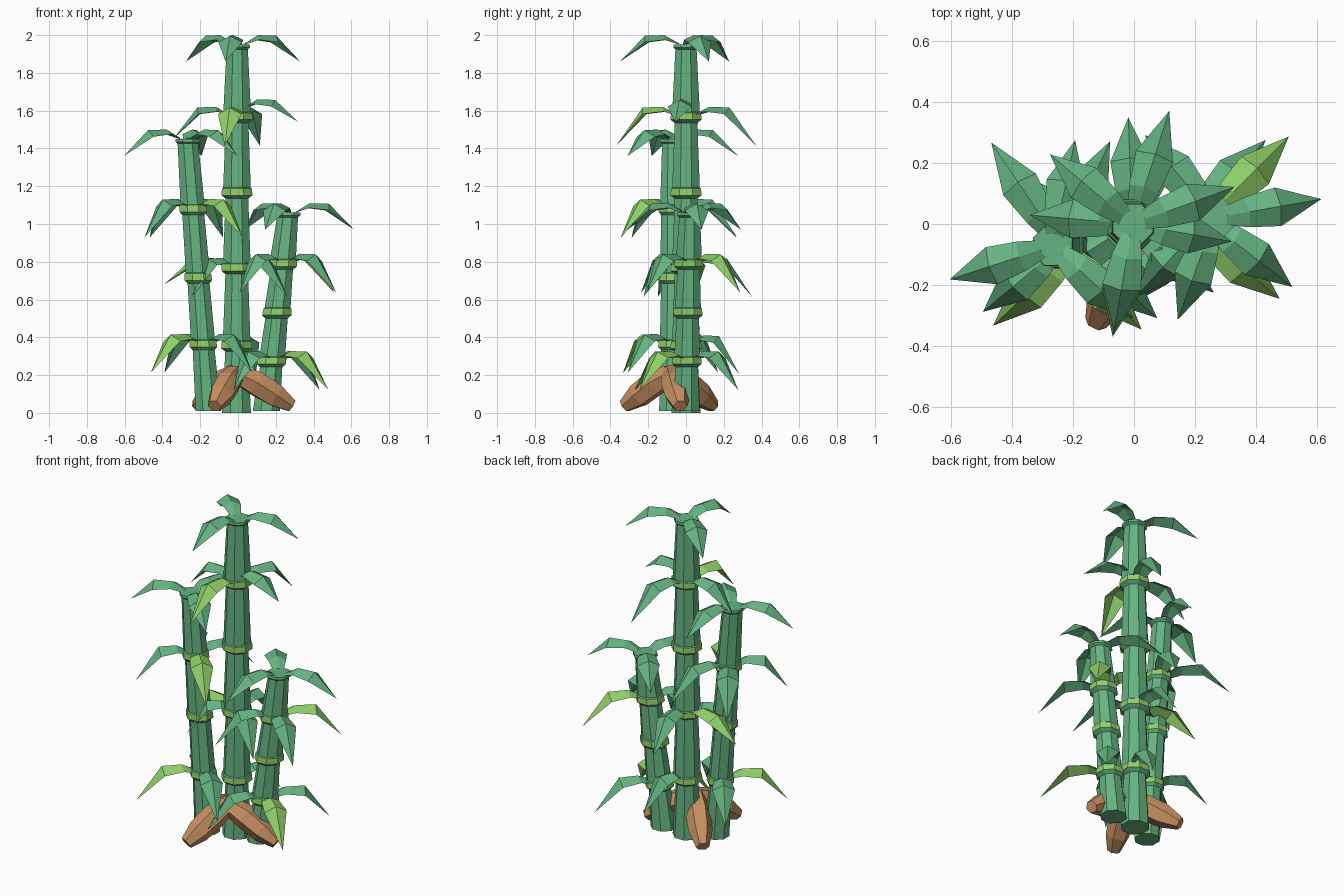
import bpy, bmesh
from math import sin, cos, pi, radians
from mathutils import Vector

old = bpy.data.objects.get("Cube")
if old:
    bpy.data.objects.remove(old, do_unlink=True)


def material(name, r, g, b):
    m = bpy.data.materials.new(name)
    m.use_nodes = True
    m.diffuse_color = (r, g, b, 1)
    m.node_tree.nodes["Principled BSDF"].inputs["Base Color"].default_value = (r, g, b, 1)
    return m


GREEN = material("bamboo green", 0.13, 0.45, 0.22)
LIME = material("lime green", 0.28, 0.63, 0.14)
BROWN = material("root brown", 0.57, 0.28, 0.12)


def finish(bm, name, *mats):
    mesh = bpy.data.meshes.new(name)
    bm.to_mesh(mesh)
    bm.free()
    for m in mats:
        mesh.materials.append(m)
    obj = bpy.data.objects.new(name, mesh)
    bpy.context.collection.objects.link(obj)


def loft(bm, rings, bands=()):
    """Bridge closed rings of points, cap both ends; listed bands take slot 1."""
    loops = [[bm.verts.new(p) for p in ring] for ring in rings]
    n = len(loops[0])
    for k, (a, b) in enumerate(zip(loops, loops[1:])):
        for i in range(n):
            j = (i + 1) % n
            f = bm.faces.new((a[i], a[j], b[j], b[i]))
            f.material_index = int(k in bands)
    bm.faces.new(loops[0][::-1])
    bm.faces.new(loops[-1])
    bmesh.ops.recalc_face_normals(bm, faces=bm.faces)


def stalk(name, base, top, nodes, wide, narrow):
    """Octagonal cane whose segments taper up to flared, banded nodes."""
    profile = [(0, wide)]
    bands = []
    for z in nodes:
        profile += [(z - 0.035, narrow + 0.004), (z - 0.018, wide + 0.006)]
        bands.append(len(profile) - 1)
        profile += [(z + 0.017, wide + 0.003), (z + 0.022, wide - 0.004)]
    profile += [(top.z - 0.025, narrow), (top.z - 0.015, narrow + 0.012),
                (top.z, narrow + 0.01)]
    rings = []
    for z, r in profile:
        c = base.lerp(top, z / top.z)
        rings.append([c + Vector((r * cos((i + 0.5) * pi / 4), r * sin((i + 0.5) * pi / 4), 0))
                      for i in range(8)])
    bm = bmesh.new()
    loft(bm, rings, bands)
    finish(bm, name, GREEN, LIME)


def leaf(name, origin, angle, reach, mat, droop=0.155):
    """Arched, ridged blade narrowing to a drooping tip."""
    out = Vector((cos(radians(angle)), sin(radians(angle)), 0))
    side = Vector((-out.y, out.x, 0))
    up = Vector((0, 0, 1))
    bm = bmesh.new()
    rows = []
    for f, z, w, fold in ((0.12, 0.006, 0.03, 0.006), (0.33, 0.05, 0.05, 0.025),
                          (0.62, 0.047, 0.064, 0.035)):
        ridge = origin + out * (reach * f) + up * z
        edge = ridge - up * fold - out * 0.01
        rows.append([bm.verts.new(p) for p in (edge - side * w, ridge, edge + side * w)])
    tip = bm.verts.new(origin + out * reach - up * droop)
    for a, b in zip(rows, rows[1:]):
        for i in (0, 1):
            bm.faces.new((a[i], b[i], b[i + 1], a[i + 1]))
    for i in (0, 1):
        bm.faces.new((rows[-1][i], tip, rows[-1][i + 1]))
    finish(bm, name, mat)


# Canes: base, top, node heights, radii, crown leaf angle, and leaves by height
# as (angle, reach, material, optional droop)
canes = {
    "tall": ((-0.008, 0, 0), (-0.004, 0, 1.95), (0.36, 0.77, 1.17, 1.57), 0.083, 0.061, 20, {
        0.36: ((70, 0.3, GREEN),),
        0.77: ((320, 0.35, GREEN), (212, 0.28, GREEN), (92, 0.35, GREEN), (170, 0.39, LIME, 0.09)),
        1.57: ((72, 0.39, GREEN), (175, 0.34, GREEN, 0.12), (260, 0.375, LIME)),
        1.61: ((350, 0.33, GREEN, 0.07),),
    }),
    "middle": ((-0.157, -0.075, 0.01), (-0.267, -0.072, 1.45), (0.36, 0.715, 1.08), 0.073, 0.059, 78, {
        0.36: ((223, 0.38, LIME), (318, 0.35, GREEN), (130, 0.32, GREEN)),
        1.08: ((314, 0.38, LIME), (220, 0.335, GREEN), (124, 0.41, GREEN), (65, 0.38, GREEN)),
    }),
    "short": ((0.15, 0, 0.01), (0.265, 0.02, 1.06), (0.27, 0.53, 0.79), 0.078, 0.06, 10, {
        0.27: ((320, 0.39, LIME), (47, 0.37, GREEN), (234, 0.34, GREEN)),
        0.79: ((45, 0.385, LIME), (322, 0.36, GREEN), (228, 0.34, GREEN)),
    }),
}

for name, (base, top, nodes, wide, narrow, crown, leaves) in canes.items():
    base, top = Vector(base), Vector(top)
    stalk(name + "_stalk", base, top, nodes, wide, narrow)
    for i in range(3):
        leaf(f"{name}_crown_leaf_{i + 1}", top, crown + 120 * i, 0.355, GREEN, 0.09)
    for tier, (z, group) in enumerate(leaves.items()):
        for i, settings in enumerate(group):
            leaf(f"{name}_leaf_{tier + 1}_{i + 1}", base.lerp(top, z / top.z), *settings)

# Roots: faceted, thick in the middle, splayed from a shared high point
start = Vector((-0.01, -0.08, 0.21))
for i, tip in enumerate(((0.285, -0.03, 0.035), (-0.125, -0.325, 0.035), (-0.215, 0.145, 0.035))):
    tip = Vector(tip)
    turn = (tip - start).to_track_quat('Z', 'Y')
    rings = []
    for f, r, lift in ((0, 0.054, 0), (0.35, 0.072, 0.01), (0.7, 0.068, 0.005), (1, 0.038, 0)):
        c = start.lerp(tip, f) + Vector((0, 0, lift))
        rings.append([c + turn @ Vector((r * cos(k * pi / 3), r * sin(k * pi / 3), 0))
                      for k in range(6)])
    bm = bmesh.new()
    loft(bm, rings)
    for v in bm.verts:
        v.co.z = max(v.co.z, 0.01)
    finish(bm, f"root_{i + 1}", BROWN)
